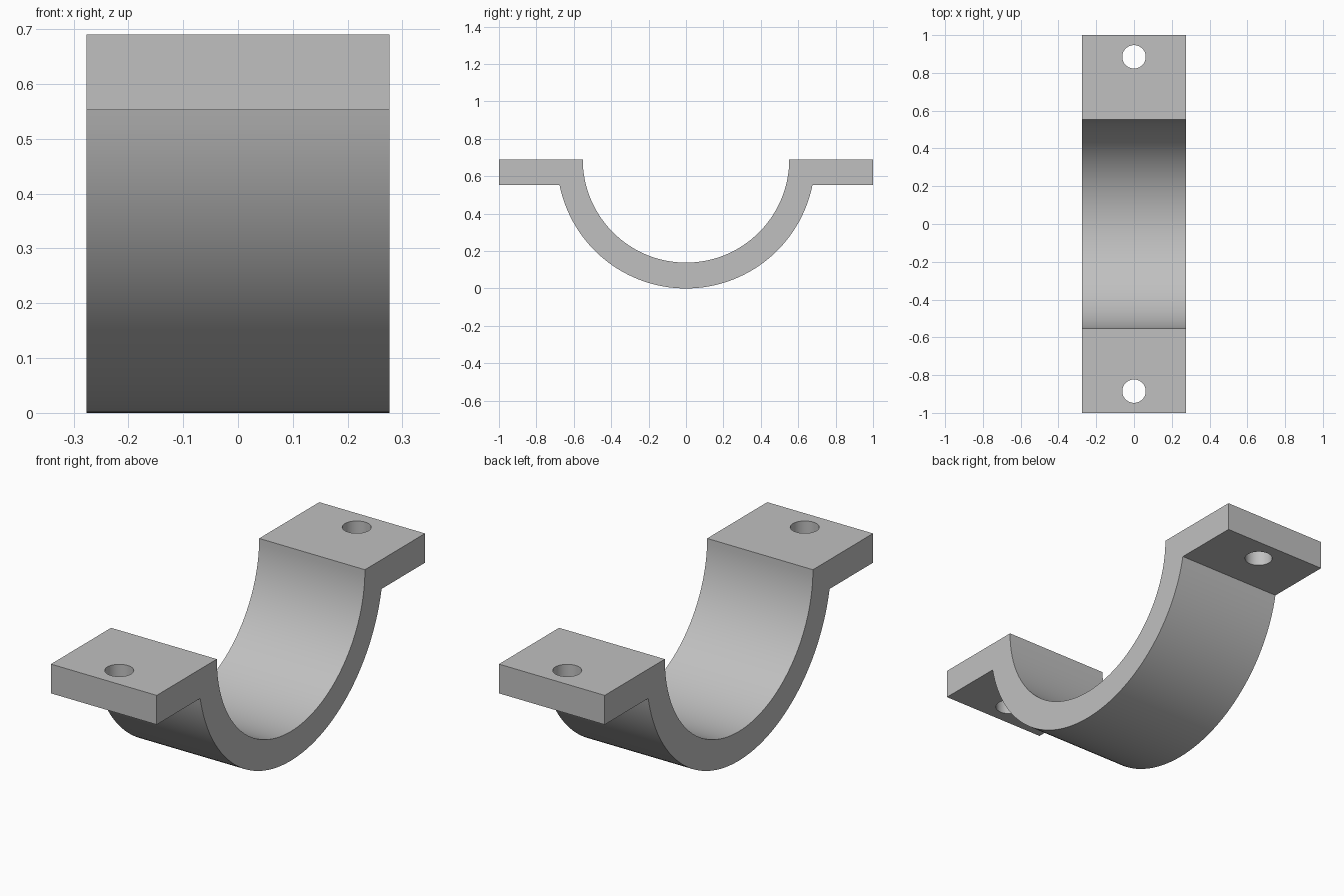
import bpy
import bmesh
from math import sin, cos, asin, pi, radians

default = bpy.data.objects.get("Cube")
if default:
    bpy.data.objects.remove(default, do_unlink=True)

OUTER, INNER, HALF_WIDTH = 0.69, 0.552, 0.276
HOLE_Y, HOLE_RADIUS = 0.885, 0.062
STEPS = 64

# Single grey material
grey = bpy.data.materials.new("plain grey")
grey.use_nodes = True
colour = (0.53, 0.53, 0.53, 1)
grey.diffuse_color = colour
grey.node_tree.nodes["Principled BSDF"].inputs["Base Color"].default_value = colour


def arc(radius, start, end):
    """Points (y, z) on an arc about the saddle axis, at height OUTER."""
    angles = [start + (end - start) * i / STEPS for i in range(STEPS + 1)]
    return [(radius * cos(a), OUTER + radius * sin(a)) for a in angles]


# Strap profile: inner half circle, flange, outer arc, flange
dip = asin((OUTER - INNER) / OUTER)
profile = arc(INNER, 0, -pi)
profile += [(-1, OUTER), (-1, INNER)]
profile += arc(OUTER, -pi + dip, -dip)
profile += [(1, INNER), (1, OUTER)]

bm = bmesh.new()
face = bm.faces.new([bm.verts.new((-HALF_WIDTH, y, z)) for y, z in profile])
side = bmesh.ops.extrude_face_region(bm, geom=[face])["geom"]
moved = [v for v in side if isinstance(v, bmesh.types.BMVert)]
bmesh.ops.translate(bm, verts=moved, vec=(2 * HALF_WIDTH, 0, 0))
bmesh.ops.recalc_face_normals(bm, faces=bm.faces)
mesh = bpy.data.meshes.new("saddle_clamp")
bm.to_mesh(mesh)
bm.free()
clamp = bpy.data.objects.new("saddle_clamp", mesh)
bpy.context.collection.objects.link(clamp)
mesh.materials.append(grey)

# Bolt holes through both flanges
for name, y in (("front_hole_cutter", -HOLE_Y), ("back_hole_cutter", HOLE_Y)):
    bpy.ops.mesh.primitive_cylinder_add(
        vertices=48, radius=HOLE_RADIUS, depth=0.5, location=(0, y, 0.62))
    cutter = bpy.context.object
    cutter.name = name
    cutter.data.materials.append(grey)
    cut = clamp.modifiers.new(name, "BOOLEAN")
    cut.operation = "DIFFERENCE"
    cut.solver = "EXACT"
    cut.object = cutter
    bpy.ops.object.select_all(action="DESELECT")
    bpy.context.view_layer.objects.active = clamp
    clamp.select_set(True)
    bpy.ops.object.modifier_apply(modifier=cut.name)
    bpy.data.objects.remove(cutter, do_unlink=True)

# Smooth curved walls, crisp edges
bpy.ops.object.shade_smooth_by_angle(angle=radians(30))
